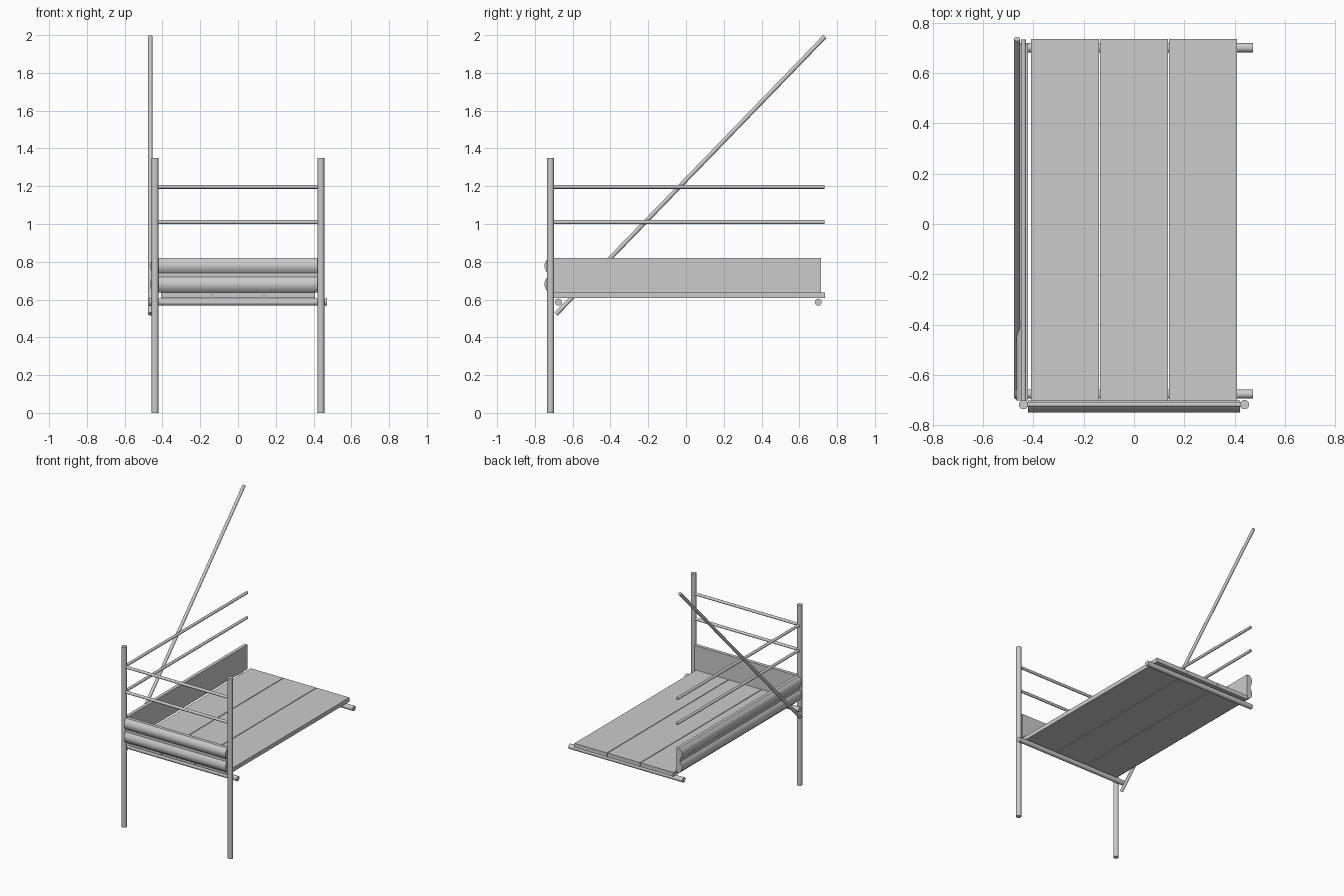
import bpy, bmesh, math
from mathutils import Vector

if "Cube" in bpy.data.objects:
    bpy.data.objects.remove(bpy.data.objects["Cube"])


def finish(name, bm, smooth=True):
    bmesh.ops.recalc_face_normals(bm, faces=bm.faces)
    me = bpy.data.meshes.new(name)
    bm.to_mesh(me)
    bm.free()
    ob = bpy.data.objects.new(name, me)
    bpy.context.collection.objects.link(ob)
    if smooth:
        bpy.context.view_layer.objects.active = ob
        ob.select_set(True)
        bpy.ops.object.shade_smooth_by_angle(angle=math.radians(35))
        ob.select_set(False)
    return ob


def tube(name, a, b, r, sides=20):
    """Closed round pole between two points."""
    a, b = Vector(a), Vector(b)
    bm = bmesh.new()
    bmesh.ops.create_cone(bm, cap_ends=True, segments=sides, radius1=r, radius2=r,
                          depth=(b - a).length)
    rot = (b - a).to_track_quat('Z', 'Y')
    for v in bm.verts:
        v.co = rot @ v.co + (a + b) / 2
    return finish(name, bm)


def extrude(name, points, step, smooth=False):
    """Closed profile swept along a straight step."""
    bm = bmesh.new()
    face = bm.faces.new([bm.verts.new(p) for p in points])
    out = bmesh.ops.extrude_face_region(bm, geom=[face])
    moved = [g for g in out["geom"] if isinstance(g, bmesh.types.BMVert)]
    bmesh.ops.translate(bm, verts=moved, vec=step)
    return finish(name, bm, smooth)


POST_X, POST_Y = 0.439, -0.717

# Upright posts
for side, s in (("left", -1), ("right", 1)):
    tube(side + "_post", (s * POST_X, POST_Y, 0), (s * POST_X, POST_Y, 1.35), 0.0185)

# Guard rails across the front and along the left side
for level, z in (("lower", 1.01), ("upper", 1.197)):
    tube(level + "_front_rail", (-POST_X, POST_Y, z), (POST_X, POST_Y, z), 0.0105)
    tube(level + "_side_rail", (-POST_X, POST_Y, z), (-POST_X, 0.733, z), 0.0105)

# Bearer poles under the deck
for place, y in (("front", -0.675), ("back", 0.70)):
    tube(place + "_bearer", (-0.472, y, 0.586), (0.472, y, 0.586), 0.0185)

# Deck planks
for i in range(3):
    x = (i - 1) * 0.274
    pts = [(x + sx * 0.1345, -0.703, z) for sx, z in
           ((-1, 0.607), (1, 0.607), (1, 0.638), (-1, 0.638))]
    extrude(f"deck_plank_{i + 1}", pts, (0, 1.438, 0))

# Toe boards: flat inside, two ridges outside (depth, height)
profile = [(0, 0.638), (0.026, 0.638), (0.041, 0.652), (0.049, 0.672), (0.049, 0.690),
           (0.041, 0.709), (0.032, 0.720), (0.032, 0.740), (0.041, 0.751),
           (0.049, 0.770), (0.049, 0.788), (0.041, 0.806), (0.026, 0.82), (0, 0.82)]
extrude("front_toe_board", [(-0.42, -0.70 - d, z) for d, z in profile], (0.84, 0, 0), True)
extrude("side_toe_board", [(-0.42 - d * 0.95, -0.70, z) for d, z in profile],
        (0, 1.415, 0), True)

# Diagonal brace
tube("diagonal_brace", (-0.464, -0.688, 0.523), (-0.464, 0.735, 1.992), 0.0115)
